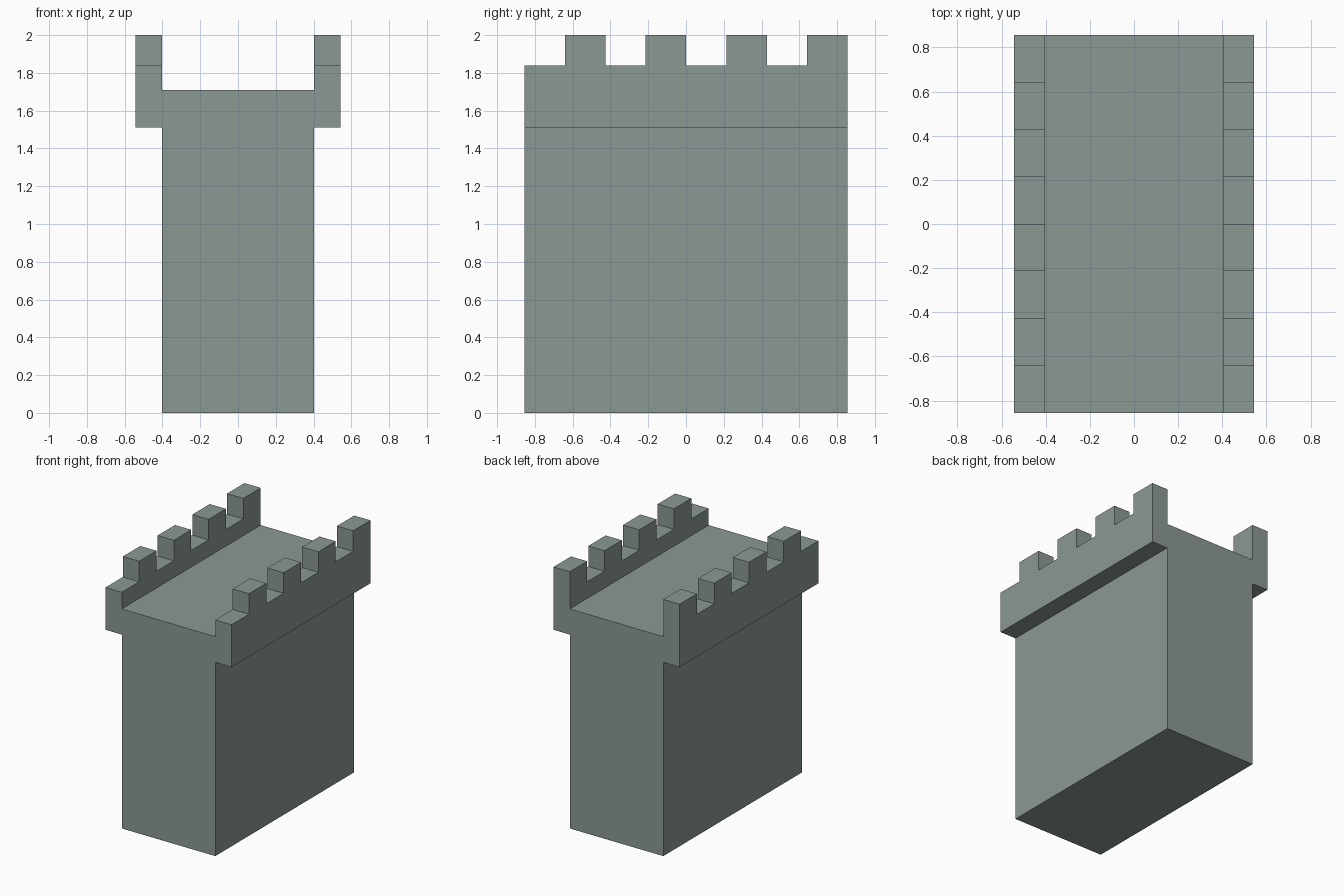
import bpy, bmesh
from mathutils import Vector

if "Cube" in bpy.data.objects:
    bpy.data.objects.remove(bpy.data.objects["Cube"])

HALF_LEN = 0.855      # half length along y
INNER, OUTER = 0.403, 0.543
LEDGE, WALK, SILL, TOP = 1.51, 1.71, 1.84, 2.0
STEPS = 8             # alternating gaps and merlons

stone = bpy.data.materials.new("grey_green_stone")
stone.diffuse_color = (0.258, 0.318, 0.296, 1)
stone.use_nodes = True
stone.node_tree.nodes["Principled BSDF"].inputs["Base Color"].default_value = stone.diffuse_color

# Wall cross-section: body, overhanging parapets and sunken walkway
right = [(INNER, 0), (INNER, LEDGE), (OUTER, LEDGE),
         (OUTER, SILL), (INNER, SILL), (INNER, WALK)]
profile = right + [(-x, z) for x, z in reversed(right)]

# Sweep the section along y in equal steps
bm = bmesh.new()
rings = []
for i in range(STEPS + 1):
    y = -HALF_LEN + 2 * HALF_LEN * i / STEPS
    rings.append([bm.verts.new((x, y, z)) for x, z in profile])
n = len(profile)
for a, b in zip(rings, rings[1:]):
    for k in range(n):
        m = (k + 1) % n
        bm.faces.new((a[k], a[m], b[m], b[k]))
bm.faces.new(rings[0])
bm.faces.new(rings[-1])

# Merlons: raise every second parapet top, starting with a gap at the front
step = 2 * HALF_LEN / STEPS
tops = []
for f in bm.faces:
    c = f.calc_center_median()
    if abs(c.z - SILL) < 1e-4 and int((c.y + HALF_LEN) / step) % 2 == 1:
        tops.append(f)
raised = bmesh.ops.extrude_face_region(bm, geom=tops)
bmesh.ops.translate(bm, vec=Vector((0, 0, TOP - SILL)),
                    verts=[g for g in raised["geom"] if isinstance(g, bmesh.types.BMVert)])
bmesh.ops.delete(bm, geom=[f for f in tops if f.is_valid], context='FACES_ONLY')

# Merge coplanar strips into clean flat faces
bmesh.ops.recalc_face_normals(bm, faces=bm.faces[:])
bmesh.ops.dissolve_limit(bm, angle_limit=0.01, verts=bm.verts[:], edges=bm.edges[:])

mesh = bpy.data.meshes.new("castle_wall_section")
bm.to_mesh(mesh)
bm.free()
mesh.materials.append(stone)
wall = bpy.data.objects.new("castle_wall_section", mesh)
bpy.context.collection.objects.link(wall)
